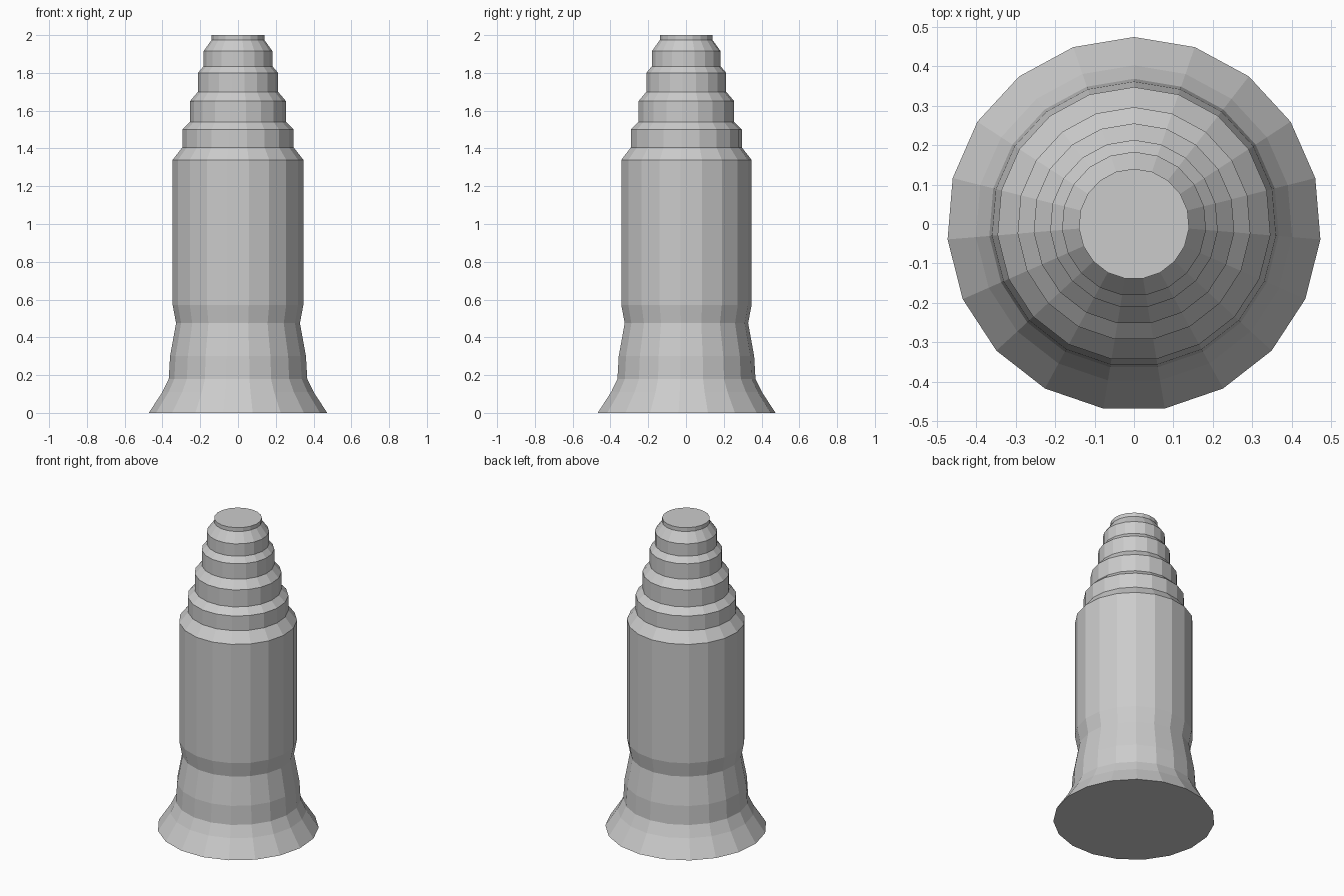
import bpy, bmesh
from math import sin, cos, tau

if "Cube" in bpy.data.objects:
    bpy.data.objects.remove(bpy.data.objects["Cube"])

SIDES = 19

# Outline as (radius, height): flared base, waist, straight barrel, stepped top
profile = [(0.474, 0), (0.402, 0.11), (0.368, 0.18), (0.361, 0.30),
           (0.329, 0.475), (0.347, 0.57), (0.347, 1.34), (0.296, 1.405)]

# Stepped tiers: upright wall followed by a sloping shoulder
for wall_top, shoulder_top, radius in [(1.50, 1.54, 0.255), (1.65, 1.70, 0.213),
                                       (1.80, 1.835, 0.183), (1.915, 1.975, 0.14)]:
    profile += [(profile[-1][0], wall_top), (radius, shoulder_top)]
profile.append((0.14, 2.0))

# Turn the outline into a faceted solid with a corner facing +y
bm = bmesh.new()
rings = [[bm.verts.new((r * sin(-tau * i / SIDES), r * cos(tau * i / SIDES), z))
          for i in range(SIDES)] for r, z in profile]
for low, high in zip(rings, rings[1:]):
    for i in range(SIDES):
        j = (i + 1) % SIDES
        bm.faces.new((low[i], low[j], high[j], high[i]))
bm.faces.new(rings[0][::-1])
bm.faces.new(rings[-1])
bmesh.ops.recalc_face_normals(bm, faces=bm.faces)

mesh = bpy.data.meshes.new("stepped_column")
bm.to_mesh(mesh)
bm.free()
bpy.context.collection.objects.link(bpy.data.objects.new("stepped_column", mesh))
